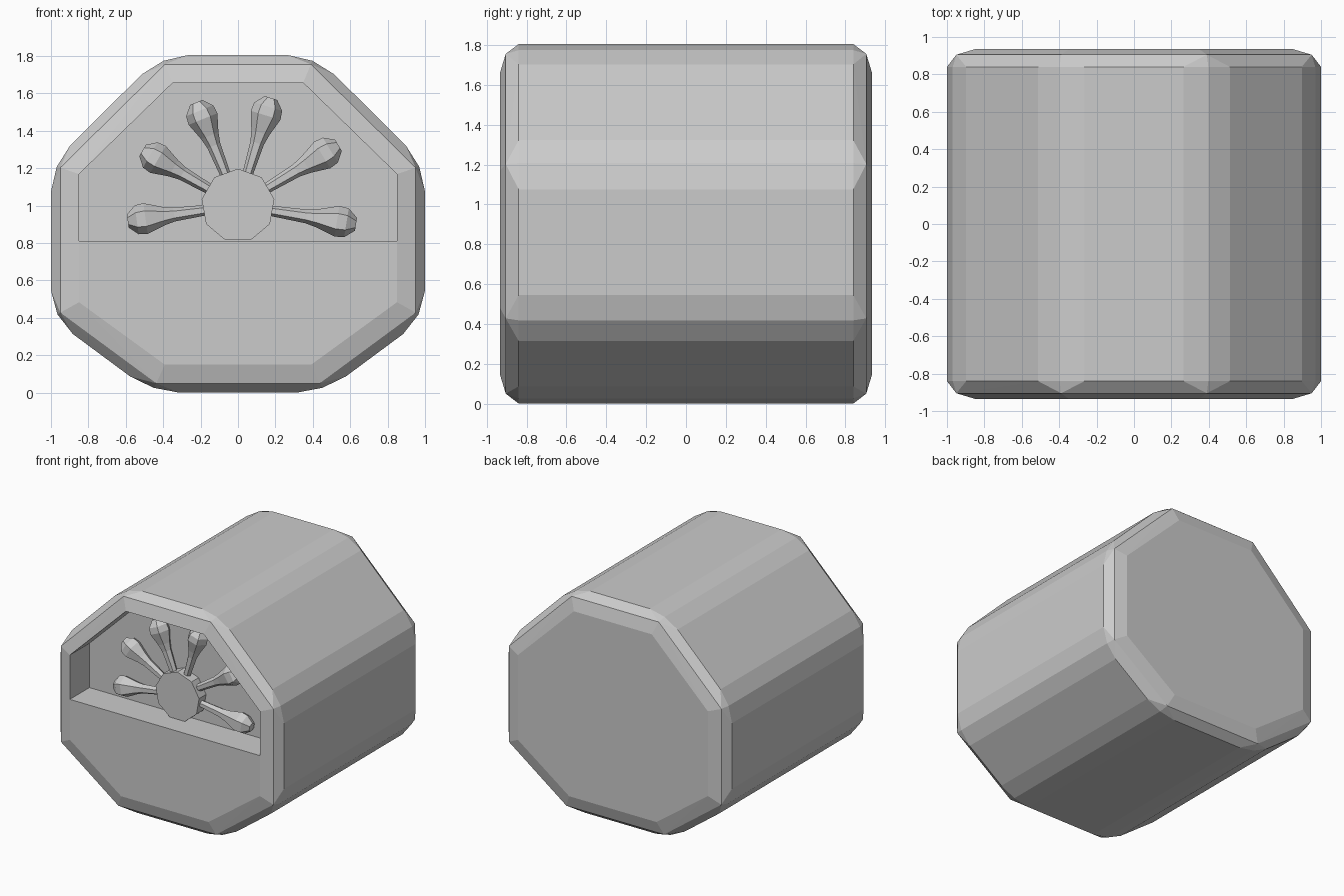
import bpy
import bmesh
from math import cos, sin, pi, radians
from mathutils import Vector

cube = bpy.data.objects.get("Cube")
if cube:
    bpy.data.objects.remove(cube, do_unlink=True)

grey = bpy.data.materials.new("plain_grey")
grey.use_nodes = True
grey.diffuse_color = (0.6, 0.6, 0.6, 1)
grey.node_tree.nodes["Principled BSDF"].inputs["Base Color"].default_value = (0.6, 0.6, 0.6, 1)


def add_object(name, bm):
    bmesh.ops.recalc_face_normals(bm, faces=bm.faces)
    mesh = bpy.data.meshes.new(name)
    bm.to_mesh(mesh)
    bm.free()
    mesh.materials.append(grey)
    obj = bpy.data.objects.new(name, mesh)
    bpy.context.collection.objects.link(obj)
    return obj


def loft(name, origin, axis, side, profile, sides):
    """Stack polygon rings (distance, radius) along an axis and cap the ends."""
    other = axis.cross(side)
    bm = bmesh.new()
    rings = []
    for dist, radius in profile:
        angles = [2 * pi * i / sides for i in range(sides)]
        rings.append([bm.verts.new(origin + axis * dist
                                   + (side * cos(a) + other * sin(a)) * radius)
                      for a in angles])
    for low, high in zip(rings, rings[1:]):
        for i in range(sides):
            j = (i + 1) % sides
            bm.faces.new((low[i], low[j], high[j], high[i]))
    bm.faces.new(rings[0])
    bm.faces.new(rings[-1])
    return add_object(name, bm)


# Housing: octagonal drum with rounded corners and two-step end bevels
MID_Z = 0.905
HALF = [(0.41, 1.805), (1.0, 1.22), (1.0, 0.4), (0.46, 0.0)]
octagon = [Vector(p) for p in HALF + [(-x, z) for x, z in reversed(HALF)]]


def scaled(sx, sz):
    return [Vector((p.x * sx, MID_Z + (p.y - MID_Z) * sz)) for p in octagon]


rounded = []
for i, corner in enumerate(octagon):
    before = corner + (octagon[i - 1] - corner).normalized() * 0.145
    after = corner + (octagon[(i + 1) % 8] - corner).normalized() * 0.145
    rounded += [before, before * 0.3 + corner * 0.4 + after * 0.3, after]

bm = bmesh.new()
for depth, ring in ((0.84, rounded), (0.905, scaled(0.95, 0.945)), (0.935, scaled(0.85, 0.835))):
    for p in ring:
        for y in (-depth, depth):
            bm.verts.new((p.x, y, p.y))
bmesh.ops.convex_hull(bm, input=bm.verts[:])
bmesh.ops.delete(bm, geom=[v for v in bm.verts if not v.link_faces], context='VERTS')
bmesh.ops.dissolve_limit(bm, angle_limit=radians(0.5), verts=bm.verts[:], edges=bm.edges[:])

# Recess: split the front face and push its upper part inward
bm.normal_update()
front = min(bm.faces, key=lambda f: f.calc_center_median().y)
bmesh.ops.bisect_plane(bm, geom=[front] + front.edges[:] + front.verts[:], dist=1e-5,
                       plane_co=(0, 0, 0.81), plane_no=(0, 0, 1))
flat = [f for f in bm.faces if all(v.co.y < -0.93 for v in f.verts)]
upper = max(flat, key=lambda f: f.calc_center_median().z)
rim = upper.verts[:]
bmesh.ops.delete(bm, geom=[upper], context='FACES_ONLY')
inner = [bm.verts.new(v.co + Vector((0, 0.25, 0))) for v in rim]
for i in range(len(rim)):
    j = (i + 1) % len(rim)
    bm.faces.new((rim[i], rim[j], inner[j], inner[i]))
bm.faces.new(inner)
add_object("housing", bm)

# Hub: short nine-sided disc standing on the sill
loft("hub", Vector((0, -0.68, 1.0)), Vector((0, -1, 0)), Vector((0, 0, 1)),
     [(0, 0.197), (0.095, 0.197)], 9)

# Levers: thin arms fanned around the hub, each flaring into a faceted knob
ARM = [(0.12, 0.025), (0.36, 0.037), (0.42, 0.05), (0.52, 0.083), (0.57, 0.078), (0.62, 0.035)]
for n, (angle, length) in enumerate([(-9, 1.03), (31, 1.01), (73, 0.97),
                                     (112, 0.96), (150, 0.95), (188, 0.96)]):
    a = radians(angle)
    loft(f"lever_{n + 1}", Vector((0, -0.725, 1.0)), Vector((cos(a), 0, sin(a))),
         Vector((-sin(a), 0, cos(a))), [(d * length, r) for d, r in ARM], 6)
